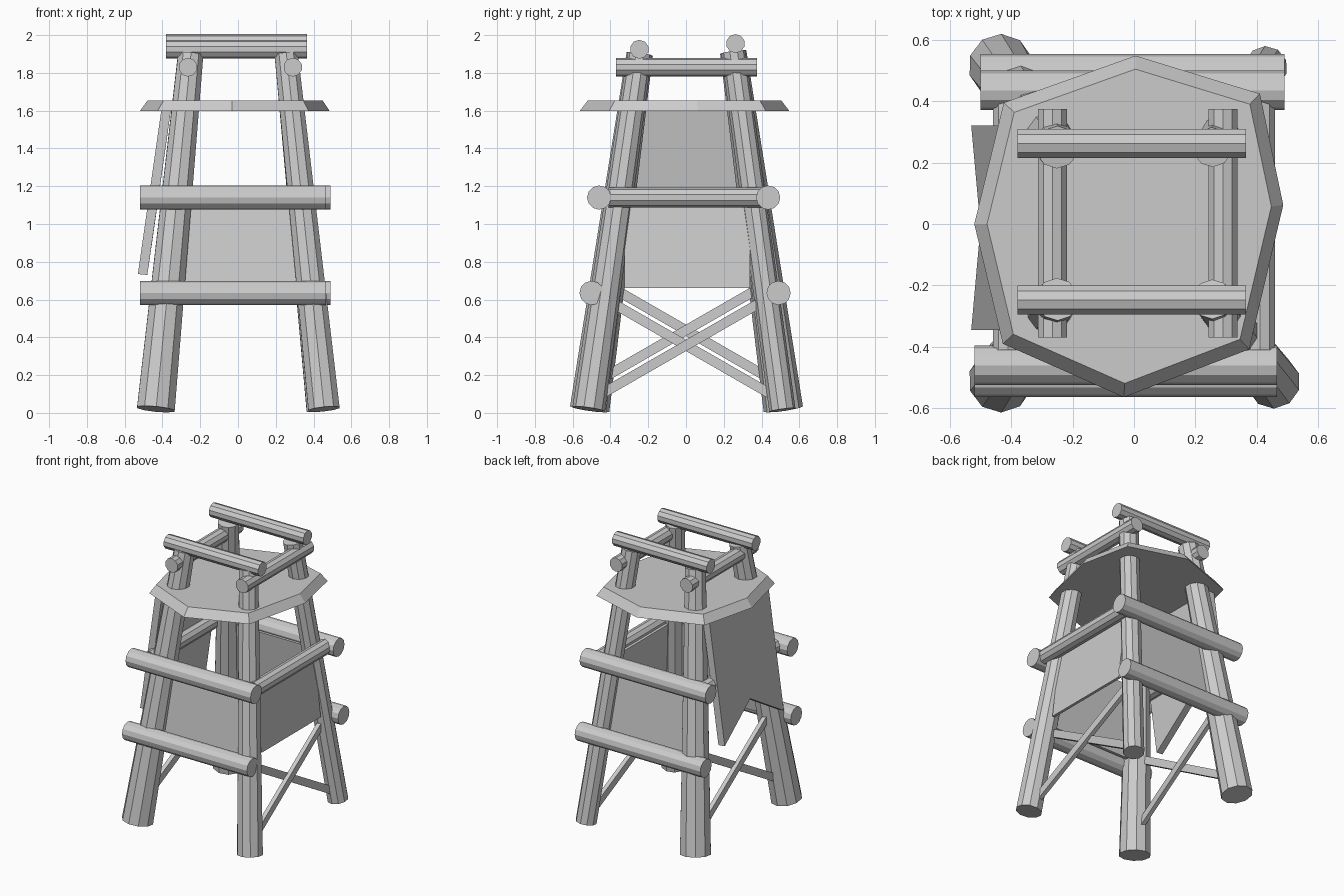
import bpy, bmesh
from mathutils import Vector, Matrix

if "Cube" in bpy.data.objects:
    bpy.data.objects.remove(bpy.data.objects["Cube"])


def make(name, bm):
    bmesh.ops.recalc_face_normals(bm, faces=bm.faces)
    me = bpy.data.meshes.new(name)
    bm.to_mesh(me)
    bm.free()
    ob = bpy.data.objects.new(name, me)
    bpy.context.collection.objects.link(ob)
    return ob


def log(name, a, b, r1, r2=None, sides=10):
    """Flat-sided round timber from a to b."""
    a, b = Vector(a), Vector(b)
    d = b - a
    bm = bmesh.new()
    m = Matrix.Translation((a + b) / 2) @ d.to_track_quat('Z', 'Y').to_matrix().to_4x4()
    bmesh.ops.create_cone(bm, cap_ends=True, segments=sides, radius1=r1,
                          radius2=r2 or r1, depth=d.length, matrix=m)
    return make(name, bm)


def board(name, pts, offset):
    """Flat outline thickened along the offset vector."""
    bm = bmesh.new()
    face = bm.faces.new([bm.verts.new(p) for p in pts])
    new = bmesh.ops.extrude_face_region(bm, geom=[face], use_keep_orig=True)
    bmesh.ops.translate(bm, vec=Vector(offset),
                        verts=[g for g in new['geom'] if isinstance(g, bmesh.types.BMVert)])
    return make(name, bm)


# Four leaning, tapered legs
log("leg_front_left", (-.435, -.51, .02), (-.25, -.245, 1.9), .105, .07)
log("leg_front_right", (.455, -.515, .02), (.255, -.245, 1.9), .087, .065)
log("leg_back_left", (-.435, .515, .02), (-.25, .25, 1.91), .105, .07)
log("leg_back_right", (.43, .51, .015), (.255, .25, 1.91), .07, .065)

# Long rails on front and back
for name, x0, x1, y, z in (("front_rail_low", -.52, .465, -.5, .635),
                           ("front_rail_high", -.52, .465, -.46, 1.14),
                           ("back_rail_low", -.50, .49, .49, .635),
                           ("back_rail_high", -.50, .49, .435, 1.14)):
    log(name, (x0, y, z), (x1, y, z), .064, sides=12)

# Side rails and the crossed braces below them
for name, s in (("left", -1), ("right", 1)):
    log(name + "_rail", (s * .41, -.41, 1.14), (s * .41, .40, 1.14), .052)
    log(name + "_top_beam", (.29 if s > 0 else -.265, -.37, 1.83),
        (.29 if s > 0 else -.265, .375, 1.83), .05)
    up = 0 if s > 0 else .08
    for i, k in enumerate((1, -1)):
        xs = .012 * k
        lo = Vector((s * .435 + xs, -.43 * k, .11 + up))
        hi = Vector((s * .385 + xs, .37 * k, .57 + up))
        w = Vector((0, 0, .03))
        board(f"{name}_brace_{i + 1}", [lo - w, hi - w, hi + w, lo + w], (-s * .03, 0, 0))

# Top beams across the front and back
log("front_top_beam", (-.38, -.247, 1.925), (.365, -.247, 1.925), .05)
log("back_top_beam", (-.38, .262, 1.955), (.365, .262, 1.955), .05)

# Wall panels between the legs
for name, s in (("front", -1), ("back", 1)):
    board(name + "_panel", [(-.37, s * .42, .64), (.38, s * .42, .64),
                            (.33, s * .355, 1.14), (-.32, s * .355, 1.14)], (0, -s * .02, 0))
board("right_panel", [(.415, -.325, .66), (.415, .34, .66),
                      (.36, .34, 1.14), (.36, -.325, 1.14)], (-.02, 0, 0))

# Hanging left board with a V-shaped cut at the bottom
board("left_hanging_board", [(-.53, .32, .735), (-.5, -.01, .94), (-.53, -.345, .735),
                             (-.405, -.345, 1.61), (-.405, .32, 1.61)], (.05, 0, -.005))

# Uneven eight-sided deck with sloping edge
outline = [(.005, .548), (.41, .424), (.486, .062), (.375, -.408),
           (-.033, -.564), (-.427, -.39), (-.52, 0), (-.424, .395)]
bm = bmesh.new()
low = [bm.verts.new((x, y, 1.597)) for x, y in outline]
top = [bm.verts.new((x * .92, y * .92, 1.655)) for x, y in outline]
bm.faces.new(low)
bm.faces.new(top)
for i in range(8):
    j = (i + 1) % 8
    bm.faces.new((low[i], low[j], top[j], top[i]))
make("deck", bm)
